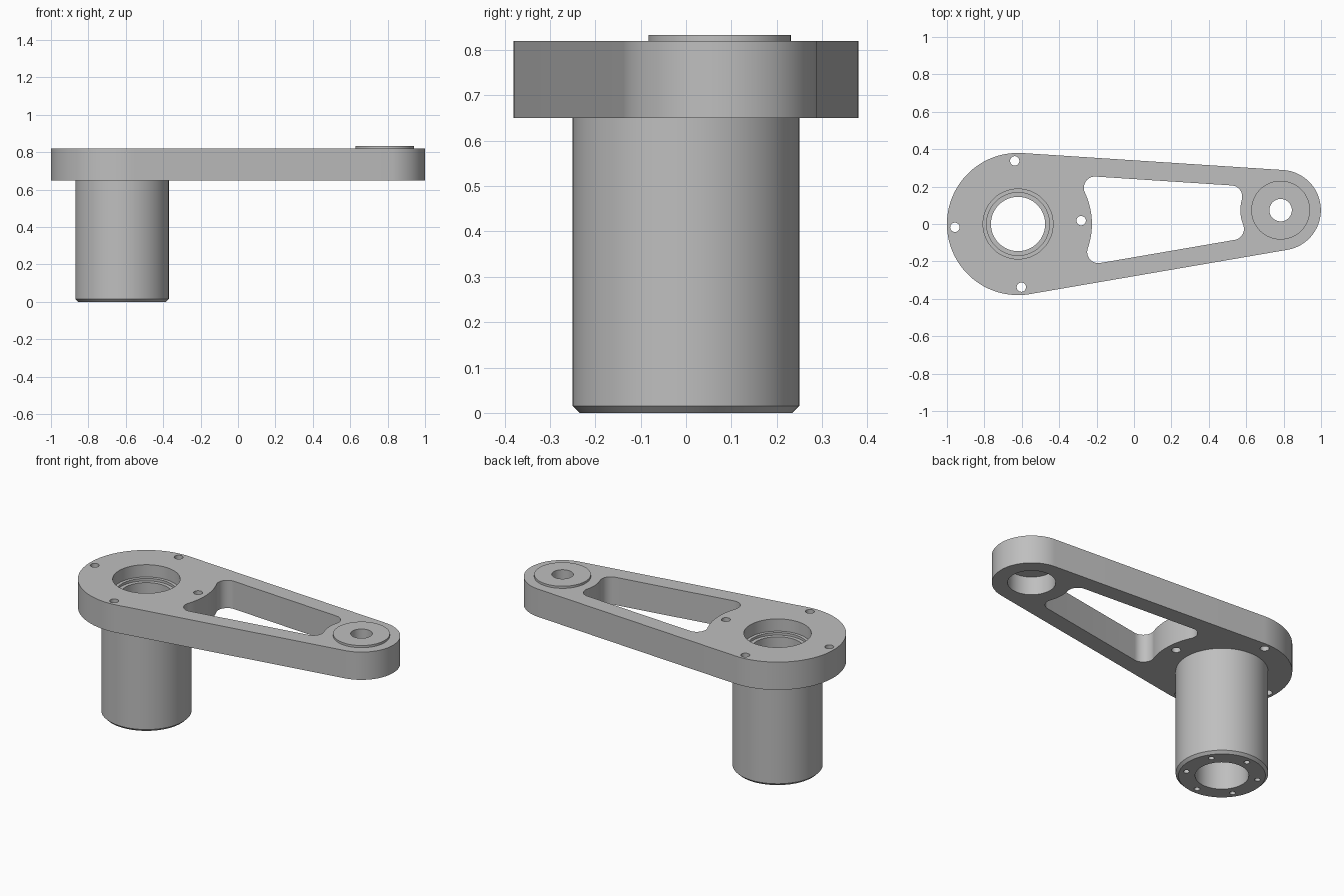
import bpy, bmesh, math
from mathutils import Vector

cube = bpy.data.objects.get("Cube")
if cube:
    bpy.data.objects.remove(cube, do_unlink=True)

# Main dimensions
BIG, SMALL = Vector((-0.62, 0)), Vector((0.784, 0.074))
R_BIG, R_SMALL = 0.38, 0.215
ARM_LOW, ARM_TOP = 0.65, 0.82
axis = SMALL - BIG
tilt = math.atan2(axis.y, axis.x)
spread = math.acos((R_BIG - R_SMALL) / axis.length)

metal = bpy.data.materials.new("grey_metal")
metal.use_nodes = True
grey = (0.52, 0.52, 0.52, 1)
metal.diffuse_color = grey
metal.node_tree.nodes["Principled BSDF"].inputs["Base Color"].default_value = grey


def polar(centre, radius, angle):
    return centre + radius * Vector((math.cos(angle), math.sin(angle)))


def arc(centre, radius, start, sweep, steps):
    return [polar(centre, radius, start + sweep * i / steps) for i in range(steps + 1)]


def circle(centre, radius, steps=96):
    return arc(centre, radius, 0, math.tau, steps)


def prism(name, outline, low, high, chamfer=0):
    """Extrude a flat outline from low to high, with an optional bottom chamfer."""
    bm = bmesh.new()
    verts = [bm.verts.new((p.x, p.y, low)) for p in outline]
    face = bm.faces.new(verts)
    bmesh.ops.remove_doubles(bm, verts=bm.verts[:], dist=1e-5)
    top = bmesh.ops.extrude_face_region(bm, geom=bm.faces[:], use_keep_orig=True)
    moved = [v for v in top["geom"] if isinstance(v, bmesh.types.BMVert)]
    bmesh.ops.translate(bm, verts=moved, vec=(0, 0, high - low))
    if chamfer:
        rim = [e for e in bm.edges if all(v.co.z < low + 1e-4 for v in e.verts)]
        bmesh.ops.bevel(bm, geom=rim, offset=chamfer, segments=1, affect='EDGES')
    bmesh.ops.recalc_face_normals(bm, faces=bm.faces[:])
    mesh = bpy.data.meshes.new(name)
    bm.to_mesh(mesh)
    bm.free()
    mesh.materials.append(metal)
    obj = bpy.data.objects.new(name, mesh)
    bpy.context.scene.collection.objects.link(obj)
    return obj


def combine(body, tool, operation):
    """Apply one boolean and remove its tool."""
    mod = body.modifiers.new(tool.name, 'BOOLEAN')
    mod.operation, mod.solver, mod.object = operation, 'EXACT', tool
    tool.hide_render = True
    bpy.context.view_layer.objects.active = body
    bpy.ops.object.modifier_apply(modifier=mod.name)
    bpy.data.objects.remove(tool, do_unlink=True)


def cut_hole(centre, radius, low, high, steps=96):
    combine(body, prism("hole_cutter", circle(centre, radius, steps), low, high), 'DIFFERENCE')


# Arm plate: two round ends joined by tangent edges
outline = arc(SMALL, R_SMALL, tilt - spread, 2 * spread, 64)
outline += arc(BIG, R_BIG, tilt + spread, math.tau - 2 * spread, 96)
body = prism("crank_arm", outline, ARM_LOW, ARM_TOP)

# Hollow shaft and raised boss
combine(body, prism("shaft", circle(BIG, 0.25), 0, 0.7, 0.015), 'UNION')
combine(body, prism("boss", circle(SMALL, 0.157), 0.79, 0.833), 'UNION')

# Window with filleted corners, bounded by the rails and arcs about each end
RAIL, FILLET = 0.1, 0.06


def corner(side, pivot, radius, direction):
    normal = polar(Vector((0, 0)), 1, tilt + side * spread)
    along = Vector((normal.y, -normal.x)) * side
    foot = BIG + normal * (R_BIG - RAIL - FILLET)
    gap = pivot - foot
    reach = math.sqrt((radius + FILLET) ** 2 - gap.dot(normal) ** 2)
    return foot + along * (gap.dot(along) + direction * reach)


def turn(centre, radius, start, end, steps):
    sweep = (end - start + math.pi) % math.tau - math.pi
    return arc(centre, radius, start, sweep, steps)


def heading(a, b):
    return math.atan2(b.y - a.y, b.x - a.x)


window = []
for pivot, radius, direction, side in ((BIG, 0.395, 1, 1), (SMALL, 0.215, -1, -1)):
    first, last = corner(-side, pivot, radius, direction), corner(side, pivot, radius, direction)
    window += turn(first, FILLET, tilt - side * spread, heading(first, pivot), 16)
    window += turn(pivot, radius, heading(pivot, first), heading(pivot, last), 24)
    window += turn(last, FILLET, heading(last, pivot), tilt + side * spread, 16)
combine(body, prism("window_cutter", window, 0.6, 0.9), 'DIFFERENCE')

# Stepped bore through the shaft
cut_hole(BIG, 0.187, ARM_TOP - 0.075, 0.9)
cut_hole(BIG, 0.168, ARM_TOP - 0.09, 0.9)
cut_hole(BIG, 0.145, -0.1, 0.9)

# Pin hole with a wider recess underneath
cut_hole(SMALL, 0.13, 0.6, 0.76)
cut_hole(SMALL, 0.06, 0.6, 0.9, 48)

# Bolt holes through the plate and in the shaft foot
for i in range(4):
    cut_hole(polar(BIG, 0.338, tilt + i * math.pi / 2), 0.025, 0.6, 0.9, 32)
for i in range(6):
    cut_hole(polar(BIG, 0.197, tilt + (i + 0.5) * math.pi / 3), 0.016, -0.1, 0.1, 24)

bpy.ops.object.select_all(action='DESELECT')
body.select_set(True)
bpy.context.view_layer.objects.active = body
bpy.ops.object.shade_smooth_by_angle(angle=math.radians(30))
